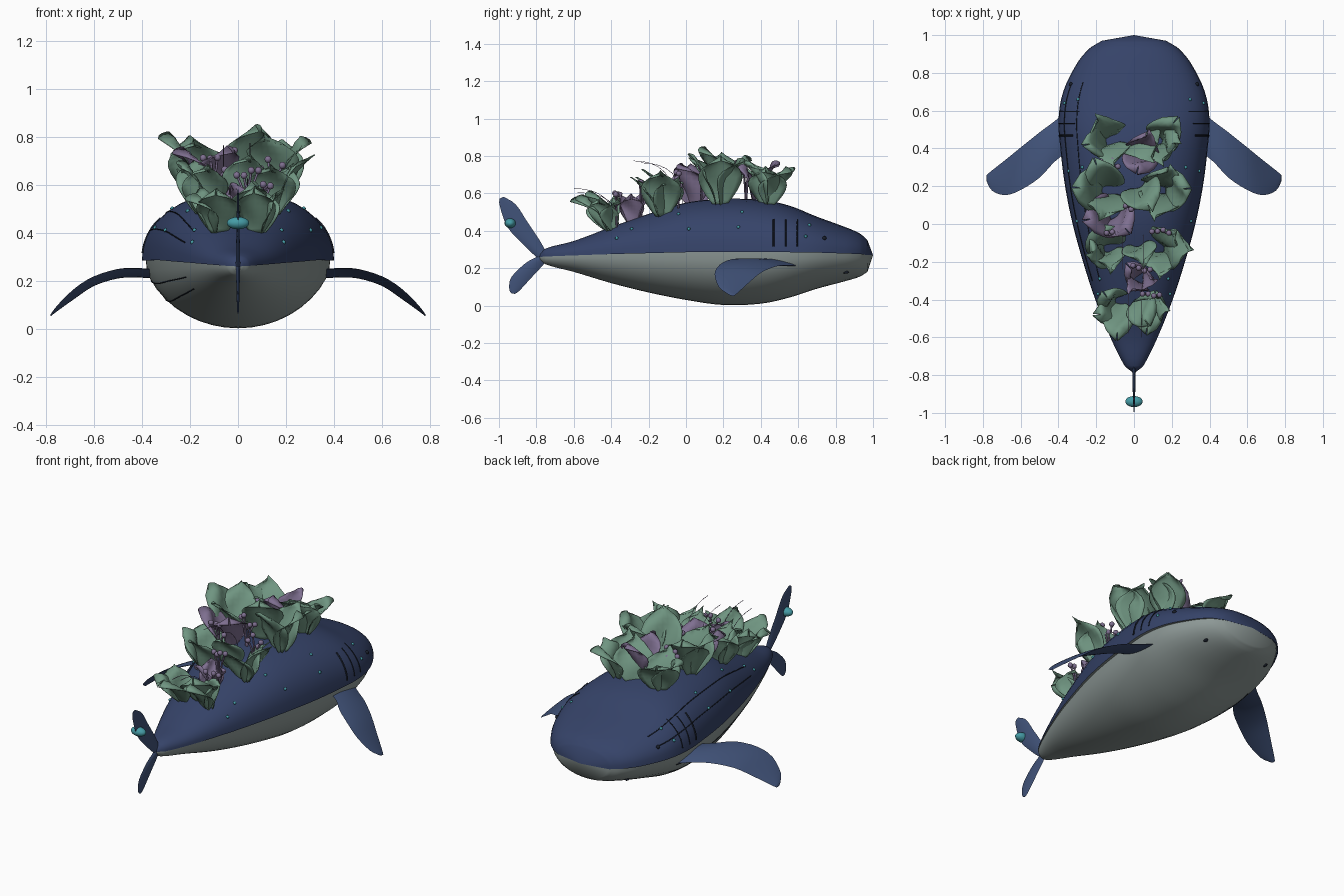
import bpy, math, random
from mathutils import Vector, Matrix

if "Cube" in bpy.data.objects:
    bpy.data.objects.remove(bpy.data.objects["Cube"])
random.seed(4)

def mat(name, c):
    m = bpy.data.materials.new(name)
    m.diffuse_color = (*c, 1)
    m.use_nodes = True
    m.node_tree.nodes["Principled BSDF"].inputs["Base Color"].default_value = m.diffuse_color
    return m

BLUE = mat("blue", (.036, .056, .14))
FIN = mat("fin_blue", (.052, .085, .19))
PALE = mat("belly_grey", (.27, .32, .31))
GREEN = mat("leaf_green", (.16, .3, .22))
PLUM = mat("petal_plum", (.21, .16, .28))
TEAL = mat("teal", (.06, .33, .38))
DARK = mat("dark", (.01, .014, .025))

def mesh(name, vs, fs, mats, idx=None, angle=40):
    me = bpy.data.meshes.new(name)
    me.from_pydata([tuple(v) for v in vs], [], fs)
    for m in mats:
        me.materials.append(m)
    for i, p in enumerate(me.polygons):
        p.use_smooth = True
        if idx:
            p.material_index = idx[i]
    me.set_sharp_from_angle(angle=math.radians(angle))
    o = bpy.data.objects.new(name, me)
    bpy.context.collection.objects.link(o)
    return o

def tube(name, pts, r, m):
    cu = bpy.data.curves.new(name, 'CURVE')
    cu.dimensions = '3D'
    cu.bevel_depth, cu.bevel_resolution, cu.use_fill_caps = r, 1, True
    s = cu.splines.new('POLY')
    s.points.add(len(pts) - 1)
    for q, p in zip(s.points, pts):
        q.co = (*p, 1)
    cu.materials.append(m)
    o = bpy.data.objects.new(name, cu)
    bpy.context.collection.objects.link(o)

def ball(name, p, r, m, seg=12):
    bpy.ops.mesh.primitive_uv_sphere_add(segments=seg, ring_count=seg // 2 + 1, radius=1, location=p)
    o = bpy.context.object
    o.name, o.scale = name, r
    o.data.materials.append(m)
    bpy.ops.object.shade_smooth()

# smooth interpolation through rows of keys (first column is the parameter)
def interp(K, y):
    i = max(0, min(len(K) - 2, sum(k[0] <= y for k in K) - 1))
    a, b = K[i], K[i + 1]
    p, n = K[max(i - 1, 0)], K[min(i + 2, len(K) - 1)]
    h = b[0] - a[0]
    t = (y - a[0]) / h
    out = []
    for j in range(1, len(a)):
        ma = (b[j] - p[j]) / (b[0] - p[0]) * h
        mb = (n[j] - a[j]) / (n[0] - a[0]) * h
        out.append((2*t**3 - 3*t*t + 1)*a[j] + (t**3 - 2*t*t + t)*ma + (3*t*t - 2*t**3)*b[j] + (t**3 - t*t)*mb)
    return out

# body stations: y, half width, top z, bottom z, seam z
BODY = [(-.78, .015, .275, .245, .26), (-.75, .05, .305, .22, .262), (-.6, .125, .345, .18, .268),
        (-.4, .205, .42, .12, .275), (-.2, .27, .49, .07, .28), (0, .325, .55, .03, .285),
        (.2, .365, .57, .003, .285), (.4, .39, .565, .01, .285), (.55, .4, .535, .042, .285),
        (.7, .375, .475, .09, .283), (.85, .302, .42, .13, .278), (.93, .235, .385, .155, .275),
        (.97, .17, .35, .18, .27)]

E = .88
def surf(y, a, lower=False):
    w, top, bot, mid = interp(BODY, y)
    c, s = math.cos(a), max(math.sin(a), 0)
    if lower:
        return Vector((.96 * w * c, y, mid + (bot - mid) * s))
    return Vector((math.copysign(abs(c)**E, c) * w, y, mid + (top - mid) * s**E))

def side_at(y, z, sx):
    w, top, bot, mid = interp(BODY, y)
    low = z < mid
    s = min(1, abs(z - mid) / abs((bot if low else top) - mid))
    a = math.asin(s if low else s**(1 / E))
    return surf(y, a if sx > 0 else math.pi - a, low)

def top_at(x, y):
    a = math.acos(min(1, abs(x) / interp(BODY, y)[0])**(1 / E))
    return surf(y, a if x > 0 else math.pi - a)

# body
N, ys = 20, []
for a, b in zip(BODY, BODY[1:]):
    ys += [a[0] + (b[0] - a[0]) * k / 4 for k in range(4)]
ys.append(.97)
vs, fs, idx = [], [], []
R = 2 * N + 2
for y in ys:
    vs += [surf(y, math.pi * i / N) for i in range(N + 1)]
    vs += [surf(y, math.pi * (N - i) / N, True) for i in range(N + 1)]
tips = [len(vs), len(vs) + 1]
vs += [Vector((0, 1, .27)), Vector((0, -.785, .26))]
last = (len(ys) - 1) * R
for i in range(R):
    j, m = (i + 1) % R, int(i > N)
    for r in range(len(ys) - 1):
        fs.append((r*R + i, (r+1)*R + i, (r+1)*R + j, r*R + j))
        idx.append(m)
    fs += [(last + i, tips[0], last + j), (i, j, tips[1])]
    idx += [m, m]
mesh("body", vs, fs, [BLUE, PALE], idx, 50)

# fins: lens sections between leading and trailing edges, smoothed along the span
def fin(name, pairs, up, thick):
    keys = [(k, *a, *b) for k, (a, b) in enumerate(pairs)]
    rows = [interp(keys, k / 3) for k in range(3 * len(pairs) - 2)]
    vs, fs, n = [], [], 7
    m = 2 * n
    for k, row in enumerate(rows):
        a, b = Vector(row[:3]), Vector(row[3:])
        th = thick * (1 - .75 * k / (len(rows) - 1))
        for i in range(m):
            t, s = (i / n, 1) if i < n else (2 - i / n, -1)
            vs.append(a.lerp(b, t) + Vector(up) * s * th * max(0, math.sin(math.pi * t))**.8)
    for k in range(len(rows) - 1):
        for i in range(m):
            j = (i + 1) % m
            fs.append((k*m + i, k*m + j, k*m + m + j, k*m + m + i))
    fs.append(tuple(range(len(vs) - m, len(vs))))
    mesh(name, vs, fs, [FIN], angle=60)

# x, leading y z, trailing y z
P = [(.33, .62, .212, .4, .245), (.42, .545, .215, .33, .25), (.5, .485, .21, .245, .248), (.6, .405, .178, .18, .218),
     (.68, .34, .125, .153, .168), (.75, .285, .075, .175, .1), (.78, .26, .053, .225, .06)]
for sx, nm in ((1, "right"), (-1, "left")):
    fin("side_fin_" + nm, [((sx*x, a, za), (sx*x, b, zb)) for x, a, za, b, zb in P], (0, 0, 1), .016)
U = [(-.74, .27, -.79, .25), (-.78, .345, -.87, .325), (-.85, .45, -.955, .42), (-.91, .54, -.995, .53), (-.975, .582, -.998, .57)]
L = [(-.73, .26, -.79, .265), (-.77, .21, -.86, .225), (-.835, .14, -.935, .15), (-.89, .08, -.945, .09), (-.915, .062, -.935, .066)]
for nm, prof in (("upper", U), ("lower", L)):
    fin("tail_fin_" + nm, [((0, a, b), (0, c, d)) for a, b, c, d in prof], (1, 0, 0), .01)
ball("tail_light", (0, -.94, .44), (.047, .03, .026), TEAL, 16)

# gill slits, eyes, nostrils, glowing spots
for sx in (1, -1):
    for y, r in ((.468, .005), (.533, .003), (.595, .003)):
        tube("gill_slit", [side_at(y, .315 + .145 * i / 8, sx) for i in range(9)], r, DARK)
    ball("eye", side_at(.74, .36, sx), (.011,) * 3, DARK)
    ball("nostril", side_at(.855, .178, sx), (.01, .016, .008), DARK)
    for y, z in ((-.37, .36), (-.29, .41), (-.04, .49), (.015, .41), (.28, .42), (.3, .5), (.64, .37), (.66, .43)):
        ball("glow_spot", side_at(y, z, sx), (.009,) * 3, TEAL, 8)

# trailing lines on the left flank
for a, low in ((.42, False), (.75, False), (.35, True), (.65, True)):
    y0, y1 = (.6, -.3) if low else (.75, -.3)
    tube("flank_line", [surf(y0 + (y1 - y0) * i / 24, math.pi - a, low) for i in range(25)], .0025, DARK)

# broad upright leaves with wavy, blunt tops
def leaf(name, p, az, ln, w, lean, back, m):
    vs, fs, nu, nv = [], [], 8, 9
    ph, cup = random.uniform(0, 6), random.uniform(.1, .45)
    rot = Matrix.Rotation(az, 3, 'Z')
    for j in range(nv + 1):
        v = j / nv
        hw = w * (.25 * (1 - v) + .95 * max(0, math.sin(math.pi * v**1.5))**.6) + .003
        for i in range(nu + 1):
            u = 2 * i / nu - 1
            wave = .022 * math.sin(6 * v + ph + 3 * u) * v
            r = ln * lean * (.4 * v + .6 * v**2.5) - cup * hw * u * u + wave
            h = ln * (v - .1 * v**3) - .02 - .03 * u * u * v
            q = p + rot @ Vector((r, u * hw, h))
            vs.append(q + Vector((0, -back * v, 0)))
    for j in range(nv):
        for i in range(nu):
            a = j * (nu + 1) + i
            fs.append((a, a + 1, a + nu + 2, a + nu + 1))
    o = mesh(name, vs, fs, [m], angle=80)
    s = o.modifiers.new("thickness", 'SOLIDIFY')
    s.thickness = .004

def plant(name, x, y, ln, m, angles):
    for d in angles:
        az = math.radians(d + random.uniform(-15, 15))
        base = top_at(x, y) + Vector((math.cos(az), math.sin(az), 0)) * .02
        leaf(name, base, az, ln * random.uniform(.88, 1.08), ln * random.uniform(.34, .42),
             random.uniform(.3, .55), .08 if y < -.3 else 0, m)

for y, ln, hx in ((.44, .26, .13), (.18, .31, .15), (-.13, .26, .14), (-.4, .21, .08)):
    for sx in (1, -1):
        out = 0 if sx > 0 else 180
        plant("green_leaf", sx * hx, y, ln, GREEN, (out, -90, 90 - 30 * sx))
    plant("green_leaf", .02, y + .03, ln, GREEN, (-70,))
for x, y, ln, ang in ((.04, .38, .25, (60, 250)), (-.11, .05, .28, (180, 300)), (.03, -.29, .18, (0, 120, 250))):
    plant("plum_petal", x, y, ln, PLUM, ang)

# berry stalks
for x, y in ((-.13, .32), (0, .08), (-.1, -.04), (.14, -.04), (.09, -.37), (.04, -.24)):
    b = top_at(x, y)
    for k in range(4):
        t = b + Vector((.03 * (k - 1.5), random.uniform(-.02, .02), random.uniform(.12, .19)))
        tube("berry_stalk", [b - Vector((0, 0, .02)), b.lerp(t, .5) + Vector((0, 0, .03)), t], .005, PLUM)
        ball("berry", t, (.015,) * 3, PLUM, 10)

# thin feelers sweeping backwards
for x, y, h in ((.05, -.06, .24), (-.06, -.02, .22), (.04, -.38, .2), (-.03, -.36, .17)):
    b = top_at(x, y)
    tube("feeler", [b + Vector((0, -.22 * t**2, h * (1 - (1 - t)**2))) for t in [i / 8 for i in range(9)]], .0015, PLUM)
